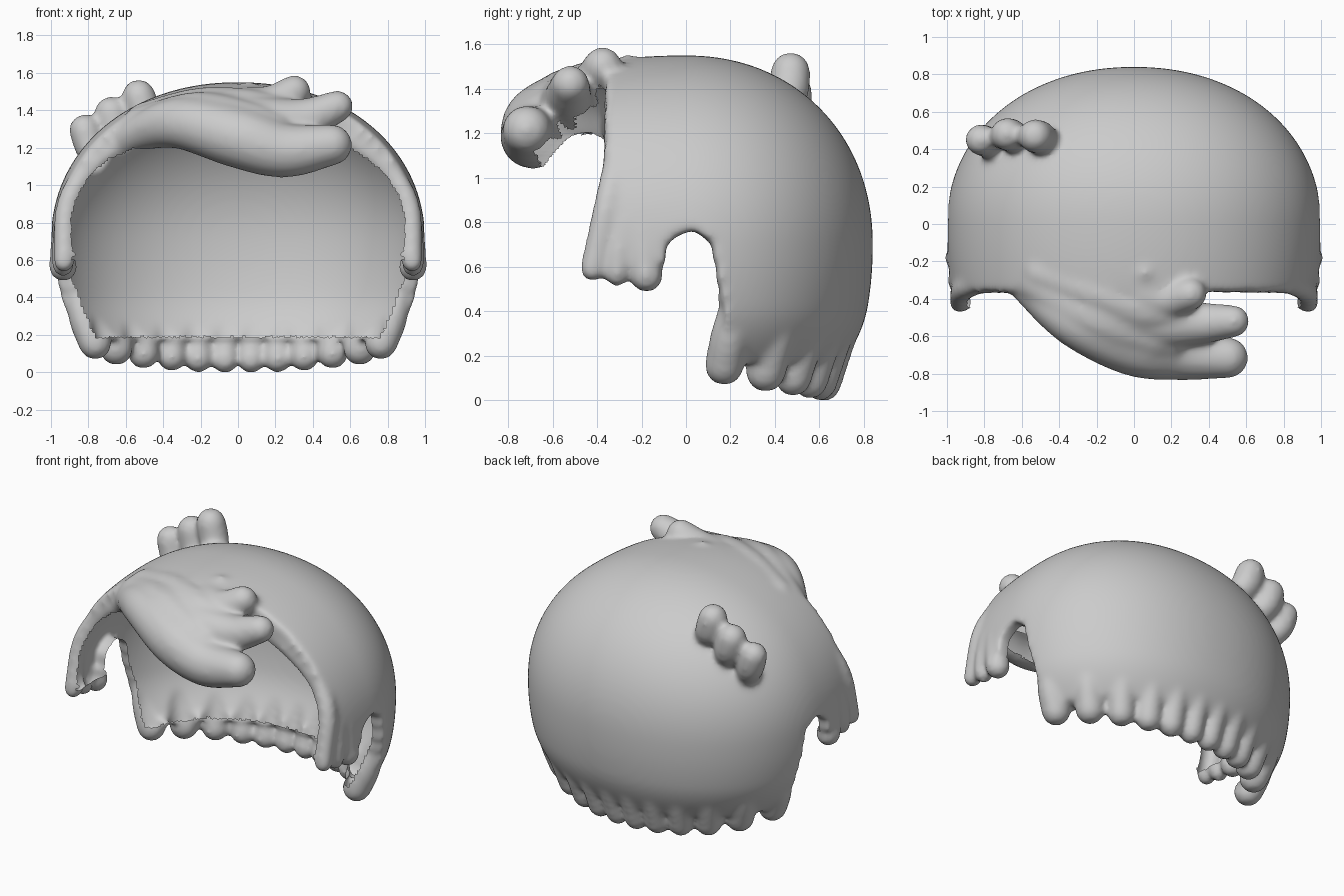
import bpy, bmesh
from math import sin, cos, pi, radians
from mathutils import Vector

if "Cube" in bpy.data.objects:
    bpy.data.objects.remove(bpy.data.objects["Cube"])

bm = bmesh.new()
CZ = 0.7  # height of the widest part of the dome


def tube(pts, sides=16, steps=6):
    """Smooth tapered lock with round ends; pts are (x, y, z, radius)."""
    p = [Vector(q) for q in pts]
    p = [p[0] * 2 - p[1]] + p + [p[-1] * 2 - p[-2]]
    samples = []
    for i in range(1, len(p) - 2):
        a, b, c, d = p[i - 1:i + 3]
        last = i == len(p) - 3
        for k in range(steps + (1 if last else 0)):
            t = k / steps
            samples.append(0.5 * (2 * b + (c - a) * t + (2 * a - 5 * b + 4 * c - d) * t * t
                                  + (3 * b - a - 3 * c + d) * t ** 3))
    cs = [s.to_3d() for s in samples]
    rs = [s.w for s in samples]
    n = len(cs)
    tang = [(cs[min(i + 1, n - 1)] - cs[max(i - 1, 0)]).normalized() for i in range(n)]
    caps = [radians(a) for a in (80, 60, 40, 20)]
    rows = [(cs[0] - tang[0] * rs[0] * sin(a), tang[0], rs[0] * cos(a)) for a in caps]
    rows += list(zip(cs, tang, rs))
    rows += [(cs[-1] + tang[-1] * rs[-1] * sin(a), tang[-1], rs[-1] * cos(a)) for a in reversed(caps)]
    rings = []
    for c, t, r in rows:
        u = t.cross(Vector((0, 1, 0))).normalized()
        w = t.cross(u)
        rings.append([bm.verts.new(c + r * (u * cos(2 * pi * k / sides) + w * sin(2 * pi * k / sides)))
                      for k in range(sides)])
    for r0, r1 in zip(rings, rings[1:]):
        for k in range(sides):
            j = (k + 1) % sides
            bm.faces.new((r0[k], r0[j], r1[j], r1[k]))
    bm.faces.new(rings[0])
    bm.faces.new(rings[-1])


def dome(theta, phi):
    """Point on the outer head surface, drawn in slightly near the hem."""
    d = (sin(theta) * cos(phi), sin(theta) * sin(phi), cos(theta))
    m = sum(abs(c) ** 2.1 for c in d) ** (1 / 2.1)
    x, y, z = (c / m for c in d)
    p = Vector((x, y * (0.84 if y > 0 else 1.4), CZ + z * (0.85 if z > 0 else 1.1)))
    if p.z < 0.42:
        s = 1 - 0.9 * (0.42 - p.z) ** 2
        p.x, p.y = p.x * s, p.y * s
    return p


def keep(y, z):
    """Side outline of the shell: front opening, ear notch, hem."""
    front = -0.36 - 0.1 * min(max((1.0 - z) / 0.45, 0), 1)
    if y < front or z < 0.18:
        return False
    if z > 0.65:
        return (y - 0.02) ** 2 + (z - 0.65) ** 2 > 0.115 ** 2
    if y < 0.02:
        return y < -0.095 and z > 0.61
    return y > 0.135 + 0.04 * min((0.65 - z) / 0.25, 1)


# Shell: dome grid trimmed to the side outline, then thickened inwards
NU, NV = 288, 160
pole = bm.verts.new(dome(0, 0))
grid = [[bm.verts.new(dome(pi * 0.8 * (i + 1) / NV, 2 * pi * j / NU)) for j in range(NU)]
        for i in range(NV)]
for j in range(NU):
    k = (j + 1) % NU
    bm.faces.new((pole, grid[0][j], grid[0][k]))
    for i in range(NV - 1):
        bm.faces.new((grid[i][j], grid[i + 1][j], grid[i + 1][k], grid[i][k]))
drop = []
for f in bm.faces:
    c = f.calc_center_median()
    if not keep(c.y, c.z):
        drop.append(f)
bmesh.ops.delete(bm, geom=drop, context='FACES')
ext = bmesh.ops.extrude_face_region(bm, geom=bm.faces[:], use_keep_orig=True)
for v in ext['geom']:
    if isinstance(v, bmesh.types.BMVert):
        x, y, z = v.co
        t = max(0, (0.5 - z) / 0.3) if y > 0 else 0
        v.co = (x * (0.9 - 0.06 * t), y * (0.88 - 0.09 * t) if y > 0 else y,
                CZ + (z - CZ) * 0.88 if z > CZ else z)

for s in (-1, 1):
    # Hem locks round the back
    for deg, r in ((16, 0.09), (35, 0.092), (50.5, 0.085), (63.5, 0.08), (74.5, 0.078), (85, 0.075)):
        a = radians(deg)
        b = 0.1 * (1 - sin(a)) - 0.008
        tube([(s * 0.91 * cos(a), 0.76 * sin(a), 0.48, 0.045),
              (s * 0.86 * cos(a), 0.705 * sin(a), 0.30, r * 0.92),
              (s * 0.795 * cos(a), 0.625 * sin(a), b + r, r)])
    # Front rim running down into the first sideburn lock
    tube([(s * 0.40, -0.30, 1.33, 0.065), (s * 0.62, -0.305, 1.225, 0.065),
          (s * 0.81, -0.315, 1.07, 0.06), (s * 0.915, -0.355, 0.88, 0.06),
          (s * 0.93, -0.42, 0.59, 0.058)])
    # Other sideburn locks
    tube([(s * 0.945, -0.28, 0.80, 0.04), (s * 0.94, -0.30, 0.68, 0.055), (s * 0.935, -0.31, 0.57, 0.06)])
    tube([(s * 0.95, -0.20, 0.80, 0.04), (s * 0.945, -0.19, 0.68, 0.06), (s * 0.935, -0.178, 0.56, 0.077)])

# Swept fringe: three big locks and a small bump
tube([(-0.66, -0.26, 1.18, 0.07), (-0.52, -0.38, 1.28, 0.10), (-0.30, -0.53, 1.33, 0.14),
      (0.0, -0.65, 1.255, 0.165), (0.25, -0.69, 1.185, 0.147), (0.50, -0.715, 1.215, 0.112)])
tube([(-0.52, -0.26, 1.30, 0.10), (-0.20, -0.42, 1.35, 0.15), (0.10, -0.52, 1.33, 0.145),
      (0.35, -0.53, 1.35, 0.115), (0.53, -0.52, 1.42, 0.088)])
tube([(-0.30, -0.24, 1.38, 0.10), (0.0, -0.36, 1.40, 0.125), (0.18, -0.40, 1.43, 0.105),
      (0.30, -0.375, 1.50, 0.09)])
tube([(-0.05, -0.26, 1.45, 0.07), (0.06, -0.26, 1.485, 0.07)])
# Fillers that web the locks together away from their tips
tube([(-0.52, -0.32, 1.31, 0.11), (-0.22, -0.49, 1.35, 0.15), (0.05, -0.59, 1.305, 0.145),
      (0.17, -0.62, 1.27, 0.13)])
tube([(-0.50, -0.26, 1.345, 0.10), (-0.22, -0.36, 1.39, 0.13), (0.02, -0.45, 1.385, 0.135),
      (0.18, -0.47, 1.37, 0.12)])
tube([(-0.45, -0.24, 1.36, 0.09), (-0.10, -0.28, 1.43, 0.10), (0.10, -0.32, 1.43, 0.10)])

# Tuft at the upper left back
for x, y, z, r in ((-0.53, 0.47, 1.475, 0.092), (-0.68, 0.48, 1.385, 0.09), (-0.82, 0.45, 1.295, 0.085)):
    tube([(x + 0.08, y - 0.05, z - 0.17, 0.075), (x + 0.03, y - 0.01, z - 0.09, r), (x, y, z, r)])

bmesh.ops.recalc_face_normals(bm, faces=bm.faces[:])
mesh = bpy.data.meshes.new("hair")
bm.to_mesh(mesh)
bm.free()
hair = bpy.data.objects.new("hair", mesh)
bpy.context.collection.objects.link(hair)

# Fuse everything into one soft sculpted surface
rm = hair.modifiers.new("fuse", 'REMESH')
rm.mode = 'VOXEL'
rm.voxel_size = 0.016
rm.use_smooth_shade = True
sm = hair.modifiers.new("soften", 'SMOOTH')
sm.factor = 0.5
sm.iterations = 18
bpy.context.view_layer.update()
fused = bpy.data.meshes.new_from_object(hair.evaluated_get(bpy.context.evaluated_depsgraph_get()))
hair.modifiers.clear()
hair.data = fused


def lining(c, n):
    """True for faces of the inner wall: the hair is an open skin with rolled rims."""
    ry, rz = (0.84 if c.y > 0 else 1.4), (0.85 if c.z > CZ else 1.1)
    r = Vector((c.x, c.y / ry ** 2, (c.z - CZ) / rz ** 2)).normalized()
    q = Vector((c.x, c.y / ry, (c.z - CZ) / rz)).length
    if c.z < (0.19 if c.y > 0.05 else 0.6) or n.dot(r) > -0.35:
        return False
    if c.y < -0.42 and c.z > 1:
        return q < 0.88 and n.y > 0.3
    return q < 0.95


bm = bmesh.new()
bm.from_mesh(fused)
bmesh.ops.delete(bm, geom=[f for f in bm.faces if lining(f.calc_center_median(), f.normal)],
                 context='FACES')
# Drop loose scraps, keeping the largest connected piece
todo, best = set(bm.verts), set()
while todo:
    stack = [todo.pop()]
    part = set(stack)
    while stack:
        for e in stack.pop().link_edges:
            for w in e.verts:
                if w in todo:
                    todo.discard(w)
                    part.add(w)
                    stack.append(w)
    best = max(best, part, key=len)
bmesh.ops.delete(bm, geom=[v for v in bm.verts if v not in best], context='VERTS')
bm.to_mesh(fused)
bm.free()
